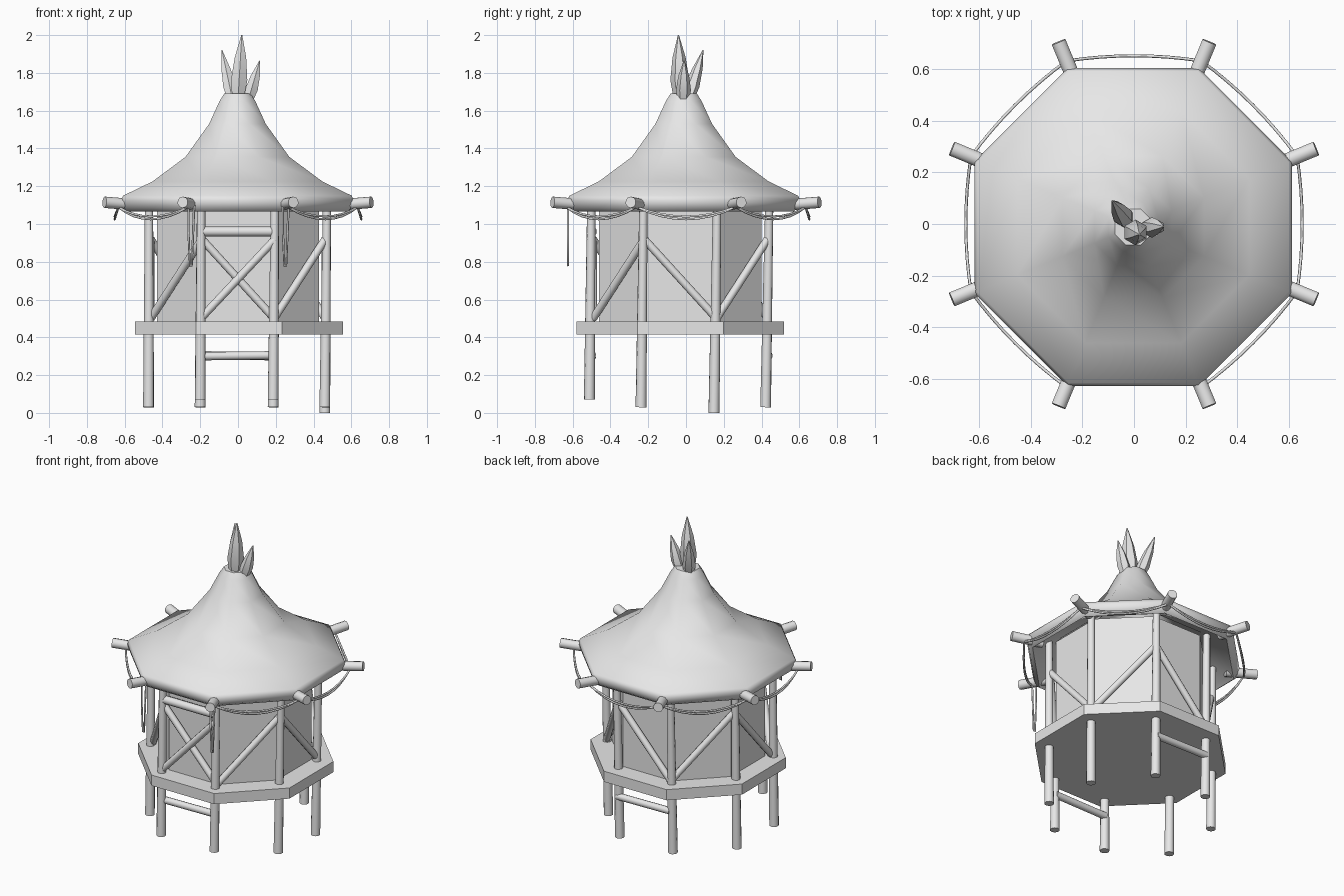
import bpy, bmesh
from math import pi, cos, sin
from mathutils import Vector

cube = bpy.data.objects.get("Cube")
if cube:
    bpy.data.objects.remove(cube, do_unlink=True)

grey = bpy.data.materials.new("light_grey")
grey.diffuse_color = (0.8, 0.8, 0.8, 1)
grey.use_nodes = True
for node in grey.node_tree.nodes:
    if node.type == 'BSDF_PRINCIPLED':
        node.inputs["Base Color"].default_value = (0.8, 0.8, 0.8, 1)

FLAT = cos(pi / 8)          # apothem of a unit octagon
BASE = Vector((0, -0.03, 0))  # centre of the hut body


def corner(i, radius, z, centre=Vector()):
    """Octagon corner i; corners 5 and 6 bound the front side."""
    a = pi / 8 + i * pi / 4
    return centre + Vector((radius * cos(a), radius * sin(a), z))


def loft(name, rings, sides=8, caps=True, closed=False, smooth=None):
    """Skin through horizontal rings given as (centre, radius)."""
    bm = bmesh.new()
    loops = []
    for c, r in rings:
        angles = [pi / sides + k * 2 * pi / sides for k in range(sides)]
        loops.append([bm.verts.new(Vector(c) + Vector((r * cos(a), r * sin(a), 0)))
                      for a in angles])
    pairs = list(zip(loops, loops[1:]))
    if closed:
        pairs.append((loops[-1], loops[0]))
    for low, high in pairs:
        for k in range(sides):
            j = (k + 1) % sides
            bm.faces.new((low[k], low[j], high[j], high[k]))
    if caps:
        bm.faces.new(loops[0][::-1])
        bm.faces.new(loops[-1])
    bmesh.ops.recalc_face_normals(bm, faces=bm.faces)
    mesh = bpy.data.meshes.new(name)
    bm.to_mesh(mesh)
    bm.free()
    obj = bpy.data.objects.new(name, mesh)
    bpy.context.collection.objects.link(obj)
    mesh.materials.append(grey)
    if smooth:
        select(obj)
        bpy.ops.object.shade_smooth_by_angle(angle=smooth)
    return obj


def select(obj):
    bpy.ops.object.select_all(action='DESELECT')
    obj.select_set(True)
    bpy.context.view_layer.objects.active = obj


def pole(name, start, end, r1, r2=None):
    """Round timber between two points."""
    start, end = Vector(start), Vector(end)
    axis = end - start
    bpy.ops.mesh.primitive_cone_add(vertices=10, radius1=r1, radius2=r2 or r1,
                                    depth=axis.length, location=(start + end) / 2,
                                    rotation=axis.to_track_quat('Z', 'Y').to_euler())
    obj = bpy.context.object
    obj.name = name
    obj.data.materials.append(grey)
    bpy.ops.object.shade_smooth_by_angle(angle=0.8)
    return obj


def rope(name, points, radius=0.006):
    curve = bpy.data.curves.new(name, 'CURVE')
    curve.dimensions = '3D'
    curve.bevel_depth = radius
    curve.bevel_resolution = 1
    spline = curve.splines.new('POLY')
    spline.points.add(len(points) - 1)
    for p, co in zip(spline.points, points):
        p.co = (*co, 1)
    curve.materials.append(grey)
    obj = bpy.data.objects.new(name, curve)
    bpy.context.collection.objects.link(obj)
    select(obj)
    bpy.ops.object.convert(target='MESH')


# Floor slab and wall shell
loft("floor", [(BASE + Vector((0.005, 0, z)), 0.55 / FLAT) for z in (0.415, 0.485)])
loft("walls", [(BASE + Vector((0, 0, z)), 0.43 / FLAT) for z in (0.48, 1.14)])

# Roof: flared outer skin, rounded rim and a parallel underside
profile = [(0.07, 1.69), (0.095, 1.65), (0.15, 1.53), (0.275, 1.355), (0.45, 1.225),
           (0.605, 1.15), (0.617, 1.125), (0.605, 1.085), (0.58, 1.065),
           (0.56, 1.085), (0.43, 1.15), (0.25, 1.29), (0.12, 1.48), (0.04, 1.62)]
loft("roof", [((-0.003, -0.012, z), r / FLAT) for r, z in profile], smooth=1.0)

# Finial blades at the peak
blades = [((0, -0.03, 1.66), (0.02, -0.04, 2.0), 0.05),
          ((-0.025, 0.005, 1.64), (-0.085, 0.09, 1.92), 0.04),
          ((0.05, -0.015, 1.64), (0.115, -0.01, 1.865), 0.04)]
for n, (foot, tip, r) in enumerate(blades):
    foot, tip = Vector(foot), Vector(tip)
    rings = [(foot.lerp(tip, t), r * s)
             for t, s in ((0, 0.7), (0.3, 1), (0.65, 0.7), (1, 0.06))]
    loft(f"finial_blade_{n + 1}", rings, sides=6, smooth=0.6)

# Posts, slightly leaning, with uneven feet
for i in range(8):
    foot_z = 0.07 if i in (5, 6) else 0.0 if i == 0 else 0.03
    foot = corner(i, 0.505, foot_z, BASE + Vector((-0.007, -0.015, 0)))
    pole(f"post_{i + 1}", foot, corner(i, 0.51, 1.13, BASE), 0.029, 0.022)

# Zigzag braces on every side, crossed on the front
LOW, HIGH = 0.5, 0.92
for i in range(8):
    rising = i % 2 == 0
    a, b = (LOW, HIGH) if rising else (HIGH, LOW)
    pole(f"brace_{i + 1}", corner(i, 0.5, a, BASE), corner(i + 1, 0.5, b, BASE), 0.021)
pole("front_cross_brace", corner(5, 0.515, LOW, BASE), corner(6, 0.515, HIGH, BASE), 0.021)
pole("front_lintel", corner(5, 0.505, 0.96, BASE), corner(6, 0.505, 0.96, BASE), 0.026)

# Low rungs between the front and back legs
for name, i in (("front_rung", 5), ("back_rung", 1)):
    pole(name, corner(i, 0.505, 0.3, BASE), corner(i + 1, 0.505, 0.305, BASE), 0.022)

# Rafter ends poking out at the roof corners
for i in range(8):
    pole(f"rafter_end_{i + 1}", corner(i, 0.57, 1.1), corner(i, 0.765, 1.115), 0.03)

# Sagging double ropes on all sides but the front
STEPS = 8
for i in range(8):
    if i == 5:
        continue
    for strand, sag in enumerate((0.05, 0.065)):
        a, b = corner(i, 0.685, 1.09), corner(i + 1, 0.685, 1.09)
        out = Vector((a.x + b.x, a.y + b.y, 0)).normalized()
        points = []
        for k in range(STEPS + 1):
            t = k / STEPS
            bow = 4 * t * (1 - t)
            points.append(a.lerp(b, t) + out * 0.02 * bow - Vector((0, 0, sag * bow)))
        rope(f"rope_{i + 1}_{strand + 1}", points)

# Loose rope loops hanging beside the entrance
for name, s in (("left_hanging_rope", 1), ("right_hanging_rope", -1)):
    x, y = 0.25 * s, -0.625
    rope(name, [(x - 0.012, y, 1.1), (x - 0.012, y, 0.95), (x - 0.005, y, 0.78),
                (x + 0.006, y, 0.78), (x + 0.012, y, 0.95), (x + 0.018, y, 1.1)])
